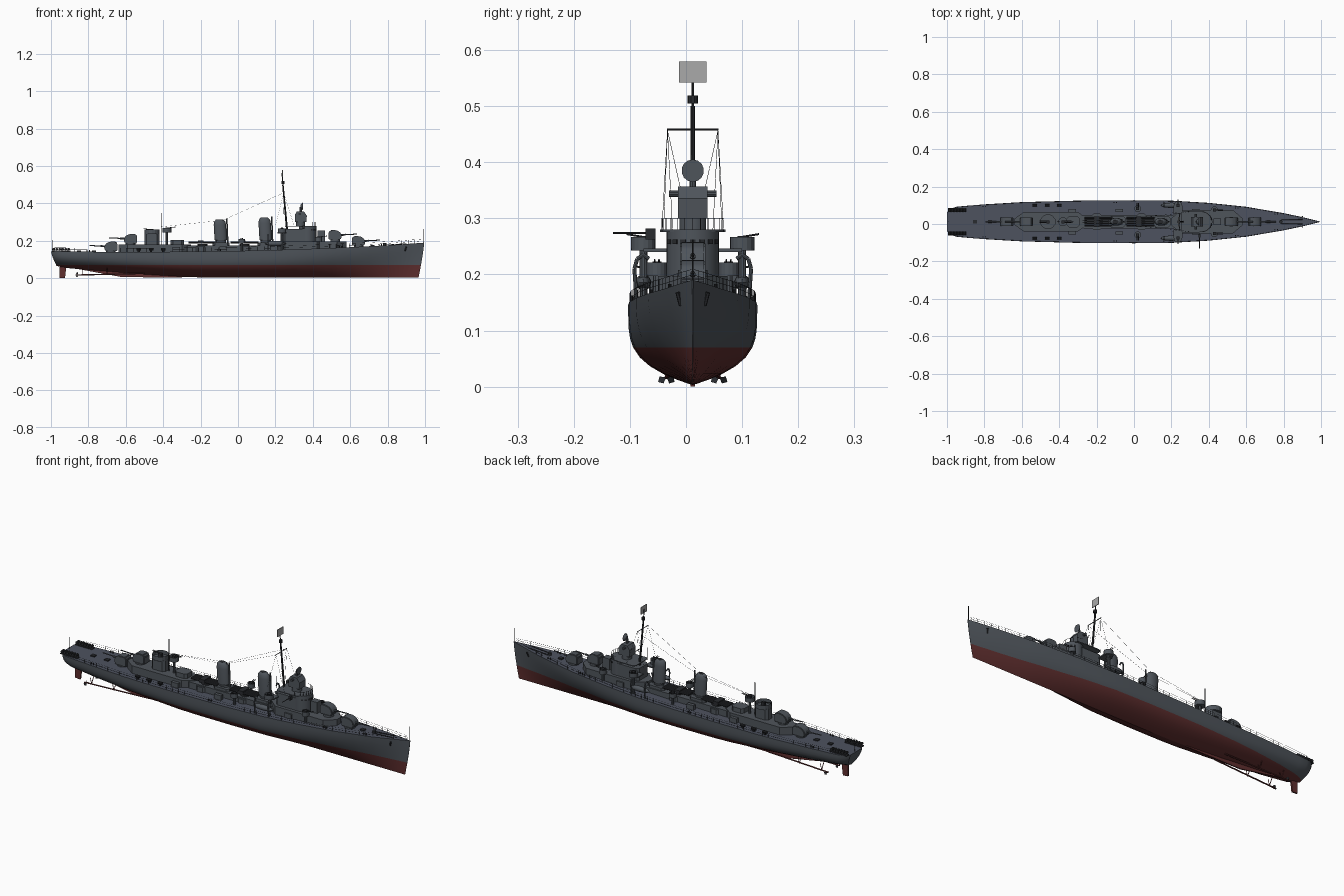
import bpy, bmesh, math
from mathutils import Matrix, Vector

if "Cube" in bpy.data.objects:
    bpy.data.objects.remove(bpy.data.objects["Cube"])

CY = 0.012  # centreline of the ship


def material(name, rgb):
    m = bpy.data.materials.new(name)
    m.use_nodes = True
    m.diffuse_color = (*rgb, 1)
    b = m.node_tree.nodes["Principled BSDF"]
    b.inputs["Base Color"].default_value = (*rgb, 1)
    b.inputs["Roughness"].default_value = 0.8
    return m


GREY = material("hull grey", (0.078, 0.09, 0.105))
DECK = material("deck blue grey", (0.075, 0.085, 0.115))
RED = material("bottom red", (0.115, 0.028, 0.028))
BLACK = material("dark fittings", (0.022, 0.024, 0.028))
PALE = material("antenna pale grey", (0.4, 0.4, 0.4))


def finish(name, bm, *mats):
    """Turn a bmesh into a named object with sharp-edged smooth shading."""
    bmesh.ops.recalc_face_normals(bm, faces=bm.faces)
    me = bpy.data.meshes.new(name)
    bm.to_mesh(me)
    bm.free()
    for m in mats:
        me.materials.append(m)
    ob = bpy.data.objects.new(name, me)
    ob.location.y = CY
    bpy.context.collection.objects.link(ob)
    bpy.ops.object.select_all(action="DESELECT")
    ob.select_set(True)
    bpy.context.view_layer.objects.active = ob
    bpy.ops.object.shade_smooth_by_angle(angle=math.radians(32))
    return ob


def box(bm, x, y, z, sx, sy, sz):
    """Box with its base centre at x, y, z."""
    m = Matrix.Translation((x, y, z + sz / 2)) @ Matrix.Diagonal((sx, sy, sz, 1))
    bmesh.ops.create_cube(bm, size=1, matrix=m)


def bar(bm, p, q, r=0.0008, n=4, r2=None):
    p, q = Vector(p), Vector(q)
    d = q - p
    m = Matrix.Translation((p + q) / 2) @ d.to_track_quat("Z", "Y").to_matrix().to_4x4()
    bmesh.ops.create_cone(bm, cap_ends=True, segments=n, radius1=r,
                          radius2=r if r2 is None else r2, depth=d.length, matrix=m)


def drum(bm, x, y, z, r, h, n=20):
    bar(bm, (x, y, z), (x, y, z + h), r, n)


def prism(bm, pts, depth):
    """Extrude a 3D polygon along a vector."""
    f = bm.faces.new([bm.verts.new(p) for p in pts])
    g = bmesh.ops.extrude_face_region(bm, geom=[f])["geom"]
    bmesh.ops.translate(bm, vec=depth, verts=[v for v in g if isinstance(v, bmesh.types.BMVert)])


def house(bm, x0, x1, hw, z0, z1, cut):
    """Deckhouse with chamfered corners."""
    c = min(cut, hw * 0.7)
    half = [(x0, hw - c), (x0 + cut, hw), (x1 - cut, hw), (x1, hw - c)]
    prism(bm, [(x, y, z0) for x, y in half + [(x, -y) for x, y in reversed(half)]], (0, 0, z1 - z0))


def lerp(table, x):
    for (a, u), (b, v) in zip(table, table[1:]):
        if x <= b:
            return u + (v - u) * (x - a) / (b - a)
    return table[-1][1]


# Hull lines
BEAM = [(-1, .05), (-.985, .068), (-.95, .08), (-.85, .09), (-.6, .105), (-.3, .113), (0, .115), (.2, .113),
        (.4, .101), (.6, .08), (.8, .046), (.9, .025), (.96, .01), (.995, .001)]
SHEER = [(-1, .143), (-.5, .14), (0, .146), (.3, .154), (.6, .166), (.8, .176), (.995, .19)]
KEEL = [(-1, .066), (-.97, .06), (-.8, .044), (-.5, .02), (-.25, .005), (0, .003), (.995, .003)]
FULL = [(-1, 3.4), (-.3, 4.2), (.2, 4), (.5, 2.4), (.8, 1.35), (.995, 1)]
WATER = 0.07
STATIONS = [-1, -.985, -.95, -.9] + [-.8 + .1 * i for i in range(17)] + [.87, .92, .96, .995]


def deck_z(x):
    return lerp(SHEER, x)


def edge(x, side, up=0, inset=.003):
    return Vector((x, side * max(lerp(BEAM, x) - inset, 0), deck_z(x) + up))


bm = bmesh.new()
rings = []
LOW, HIGH = 6, 5
for x in STATIONS:
    k, d, w, p = lerp(KEEL, x), deck_z(x), lerp(BEAM, x), lerp(FULL, x)
    zs = [k + (WATER - k) * (i / LOW) ** 1.7 for i in range(LOW)]
    zs += [WATER + (d - WATER) * i / HIGH for i in range(HIGH + 1)]
    half = []
    for z in zs:
        t = (z - k) / (d - k)
        rake = max(0, x - .9) / .095 * -.03 + max(0, -.9 - x) / .1 * .03
        half.append((x + rake * (1 - t) ** 1.3, w * (1 - (1 - t) ** p), z))
    pts = [(a, -b, c) for a, b, c in reversed(half)] + half[1:]
    rings.append([bm.verts.new(q) for q in pts])
n = len(rings[0])
for a, b in zip(rings, rings[1:]):
    for i in range(n):
        j = (i + 1) % n
        f = bm.faces.new((a[i], a[j], b[j], b[i]))
        if i == n - 1:
            f.material_index = 1
        elif HIGH <= i < n - 1 - HIGH:
            f.material_index = 2
bm.faces.new(rings[0])
bm.faces.new(rings[-1])
finish("hull", bm, GREY, DECK, RED)

# Rudder, shafts, propellers
bm = bmesh.new()
prism(bm, [(-.955, -.004, .002), (-.925, -.004, 0), (-.918, -.004, .06), (-.955, -.004, .06)], (0, .008, 0))
prism(bm, [(-.86, -.003, .05), (-.62, -.003, .006), (-.3, -.003, .004), (-.3, -.003, .03)], (0, .006, 0))
for s in (-1, 1):
    bar(bm, (-.87, s * .047, .017), (-.5, s * .035, .026), .0035, 8)
    for x in (-.83, -.7):
        for dy in (-.015, .015):
            bar(bm, (x, s * .045, .018), (x, s * .04 + dy, .055), .002)
finish("rudder_and_shafts", bm, RED)
bm = bmesh.new()
for s in (-1, 1):
    for k in range(3):
        a = math.radians(90 + 120 * k)
        c = Vector((-.86, s * .047, .017))
        r = Vector((0, math.cos(a), math.sin(a)))
        t = Vector((.006, -math.sin(a) * .007, math.cos(a) * .007))
        bm.faces.new([bm.verts.new(v) for v in (c, c + r * .01 + t, c + r * .017, c + r * .01 - t)])
finish("propellers", bm, BLACK)

# Deckhouses
bm = bmesh.new()
house(bm, .2, .58, .062, .145, .197, .05)
house(bm, -.28, .22, .036, .135, .176, .01)
house(bm, -.64, -.25, .052, .13, .181, .05)
house(bm, -.5, -.42, .026, .18, .236, .012)
house(bm, -.36, -.29, .03, .18, .205, .012)
for x in (.235, .04, -.2):
    house(bm, x - .025, x + .025, .045, .14, .17, .01)
finish("deckhouses", bm, GREY)

# Bridge
bm = bmesh.new()
house(bm, .24, .37, .046, .19, .262, .012)
drum(bm, .372, 0, .19, .047, .09, 28)
drum(bm, .36, 0, .276, .056, .004, 28)
house(bm, .25, .36, .058, .276, .28, .012)
box(bm, .445, 0, .19, .04, .034, .065)
drum(bm, .335, 0, .28, .024, .025)
finish("bridge", bm, GREY)
bm = bmesh.new()
for k in range(-3, 4):
    a = k * .36
    m = Matrix.Translation((.372 + .047 * math.cos(a), .047 * math.sin(a), .258)) @ Matrix.Rotation(a, 4, "Z")
    bmesh.ops.create_cube(bm, size=1, matrix=m @ Matrix.Diagonal((.004, .01, .008, 1)))
finish("bridge_windows", bm, BLACK)

# Fire control director with rangefinder and dish
bm = bmesh.new()
prism(bm, [(.304, -.026, .3), (.366, -.026, .3), (.368, -.026, .335), (.352, -.026, .357),
           (.315, -.026, .357), (.304, -.026, .34)], (0, .052, 0))
bar(bm, (.33, -.042, .344), (.33, .042, .344), .006, 10)
bar(bm, (.335, 0, .355), (.335, 0, .38), .006, 8)
bar(bm, (.335, 0, .385), (.347, 0, .385), .008, 14, .02)
finish("director", bm, GREY)

# Funnels
for name, x, top in (("front_funnel", .15, .325), ("rear_funnel", -.09, .315)):
    bm = bmesh.new()
    levels = [(.165, .8), (.2, .85), (.205, 1), (top - .03, 1), (top - .012, .9), (top - .002, .62), (top, .5)]
    last = None
    for z, f in levels:
        ring = [bm.verts.new((x - (z - .17) * .06 + .033 * f * math.cos(t), .021 * f * math.sin(t), z))
                for t in (math.tau * i / 24 for i in range(24))]
        if last:
            for i in range(24):
                bm.faces.new((last[i - 1], last[i], ring[i], ring[i - 1]))
        last = ring
    cap = bm.faces.new(last)
    cap.material_index = 1
    bar(bm, (x + .036, 0, .17), (x + .03, 0, top + .004), .004, 8)
    house(bm, x - .045, x + .045, .03, .165, .19, .012)
    finish(name, bm, GREY, BLACK)


# Main guns
def main_gun(name, x, z, d):
    side = [(-.036, 0), (.028, 0), (.036, .016), (.03, .034), (.016, .046), (-.006, .051), (-.028, .049), (-.036, .038)]
    bm = bmesh.new()
    prism(bm, [(x + d * a, -.023, z + b) for a, b in side], (0, .046, 0))
    bmesh.ops.bevel(bm, geom=bm.edges[:], offset=.003, segments=2, affect="EDGES")
    drum(bm, x, 0, z - .015, .026, .016)
    bar(bm, (x + d * .025, 0, z + .024), (x + d * .055, 0, z + .026), .005, 10)
    bar(bm, (x + d * .05, 0, z + .026), (x + d * .115, 0, z + .029), .0028, 8)
    finish(name, bm, GREY)


for name, x, z, d in (("front_gun", .645, .175, 1), ("upper_front_gun", .52, .207, 1),
                      ("upper_rear_gun", -.575, .187, -1), ("rear_gun", -.68, .146, -1)):
    main_gun(name, x, z, d)


# Light guns in open tubs
def tub(bm, x, y, z, r, h=.024):
    drum(bm, x, y, z, r, .003)
    for k in range(16):
        a, b = math.tau * k / 16, math.tau * (k + 1) / 16
        p = [(x + r * math.cos(t), y + r * math.sin(t)) for t in (a, b)]
        bm.faces.new([bm.verts.new(v) for v in ((*p[0], z), (*p[1], z), (*p[1], z + h), (*p[0], z + h))])


tubs, guns = bmesh.new(), bmesh.new()
for x, y, z, r, aim in ((.235, .088, .243, .022, (0, 1)), (.235, -.088, .243, .022, (0, -1)),
                        (.43, .064, .197, .018, (1, 0)), (.43, -.064, .197, .018, (1, 0)),
                        (-.46, 0, .236, .04, (-1, 0)), (-.38, 0, .245, .024, (1, 0)),
                        (.02, .07, .185, .018, (0, 1)), (.02, -.07, .185, .018, (0, -1))):
    tub(tubs, x, y, z, r)
    drum(tubs, x, y, deck_z(x), .007, z - deck_z(x), 10)
    box(guns, x, y, z, .016, .016, .026)
    for o in (-.004, .004):
        bar(guns, (x + aim[1] * o, y + aim[0] * o, z + .024),
            (x + aim[0] * .045 + aim[1] * o, y + aim[1] * .03 + aim[0] * o, z + .029), .0017, 6)
for s in (-1, 1):
    box(tubs, .235, s * .065, .24, .05, .045, .006)
bar(guns, (.35, -.07, .274), (.35, -.142, .274), .0018, 6)
box(guns, .35, -.075, .262, .012, .018, .02)
finish("gun_tubs", tubs, GREY)
finish("light_guns", guns, BLACK)

# Torpedo mounts: five tubes each
bm = bmesh.new()
for x in (.035, -.19):
    drum(bm, x, 0, .172, .026, .012)
    for k in range(-2, 3):
        bar(bm, (x - .075, k * .0105, .192), (x + .075, k * .0105, .192), .0052, 10)
    box(bm, x - .01, 0, .185, .03, .056, .018)
finish("torpedo_mounts", bm, BLACK)

# Mast, yard, antennas and staffs
bm = bmesh.new()
bar(bm, (.272, 0, .15), (.24, 0, .5), .006, 10, .004)
bar(bm, (.24, 0, .5), (.235, 0, .562), .0025, 6)
bar(bm, (.244, -.046, .458), (.244, .046, .458), .0018, 6)
drum(bm, .24, 0, .505, .009, .014, 10)
bar(bm, (-.41, 0, .18), (-.41, 0, .35), .0016, 6)
bar(bm, (.99, 0, .188), (.99, 0, .262), .0013, 6)
bar(bm, (-.992, 0, .143), (-.992, 0, .205), .0013, 6)
finish("mast_and_staffs", bm, BLACK)
bm = bmesh.new()
box(bm, .238, 0, .542, .003, .049, .038)
finish("search_antenna", bm, PALE)

# Rigging
bm = bmesh.new()
for s in (-1, 1):
    y = s * .045
    for x, w in ((.2, .052), (.24, .036), (.3, .055)):
        bar(bm, (.244, y, .457), (x, s * w, .28), .0005, 3)
    bar(bm, (.244, y, .457), (-.08, s * .012, .31), .0005, 3)
    bar(bm, (-.08, s * .012, .31), (-.41, 0, .275), .0005, 3)
finish("rigging", bm, BLACK)

# Deck edge rails, bridge rail
bm = bmesh.new()
for s in (-1, 1):
    xs = [-.98 + .035 * i for i in range(57)]
    for a, b in zip(xs, xs[1:]):
        bar(bm, edge(a, s), edge(a, s, .02), .0007, 3)
        for up in (.01, .02):
            bar(bm, edge(a, s, up), edge(b, s, up), .0005, 3)
for k in range(-6, 6):
    p, q = [Vector((.36 + .055 * math.cos(a), .055 * math.sin(a), .28)) for a in (k * .26, (k + 1) * .26)]
    up = Vector((0, 0, .02))
    bar(bm, p, p + up, .0008, 3)
    bar(bm, p + up, q + up, .0008, 3)
finish("railings", bm, BLACK)

# Boats with davits, rafts, depth charges
boats, fit = bmesh.new(), bmesh.new()
for s in (-1, 1):
    y = s * .088
    m = Matrix.Translation((.2, y, .186)) @ Matrix.Diagonal((.058, .014, .014, 1))
    bmesh.ops.create_uvsphere(boats, u_segments=16, v_segments=8, radius=1, matrix=m)
    for x in (.16, .24):
        path = [(.1, .15), (.104, .21), (.099, .228), (.088, .235), (.078, .228)]
        for (a, b), (c, d) in zip(path, path[1:]):
            bar(boats, (x, s * a, b), (x, s * c, d), .0035, 8)
    for x in (.33, -.08, -.33):
        box(boats, x, s * .06, deck_z(x), .04, .018, .025)
    box(fit, -.945, s * .062, .143, .1, .022, .004)
    for k in range(6):
        bar(fit, (-.985 + .016 * k, s * .052, .156), (-.985 + .016 * k, s * .072, .156), .007, 10)
    for k in range(3):
        x = -.53 + .065 * k
        drum(fit, x, s * .088, .139, .006, .012, 8)
        bar(fit, (x - .012, s * .088, .155), (x + .012, s * .088, .155), .007, 10)
    for x in (.76, .55, -.1, -.8):
        for dx in (-.007, .007):
            drum(fit, x + dx, s * (lerp(BEAM, x) - .012), deck_z(x), .003, .009, 8)
    # Anchors and chains
    bar(fit, (.9, s * .012, .185), (.79, s * .01, .178), .0018, 4)
    bar(fit, (.9, s * .027, .168), (.893, s * .021, .145), .004, 6)
finish("boats_and_lockers", boats, GREY)
drum(fit, .785, 0, .174, .009, .014, 12)
for x in (.72, -.77, -.85):
    box(fit, x, 0, deck_z(x) - .002, .022, .02, .008)
finish("deck_fittings", fit, BLACK)
